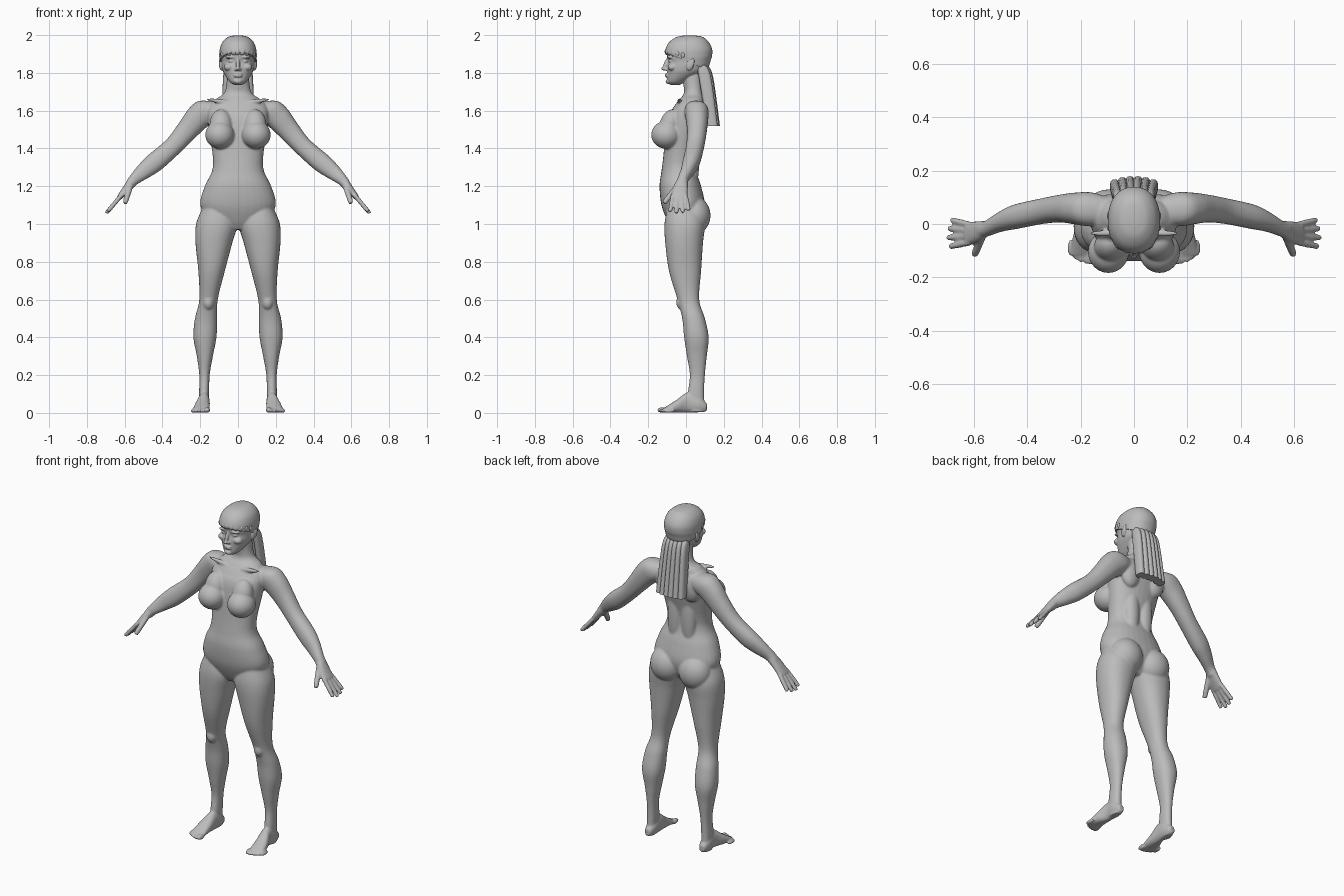
import bpy
import bmesh
import math
from mathutils import Matrix, Vector

default_cube = bpy.data.objects.get("Cube")
if default_cube:
    bpy.data.objects.remove(default_cube, do_unlink=True)

colour = (.5, .5, .5, 1)
grey = bpy.data.materials.new("neutral_grey")
grey.use_nodes = True
grey.diffuse_color = colour
grey.node_tree.nodes["Principled BSDF"].inputs["Base Color"].default_value = colour

X, Y, Z = Vector((1, 0, 0)), Vector((0, 1, 0)), Vector((0, 0, 1))
LEFT, RIGHT = 1, -1


def spline(before, start, end, after, t):
    """Smooth blend from start to end, guided by the neighbouring values."""
    slope_in, slope_out = (end - before) / 2, (after - start) / 2
    ease = t * t * (3 - 2 * t)
    return (start + (end - start) * ease
            + slope_in * t * (1 - t) ** 2 - slope_out * t * t * (1 - t))


def refine(rows, steps=6):
    """Add smooth in-between sections to a short list of sections."""
    padded = [rows[0], *rows, rows[-1]]
    refined = []
    for group in zip(padded, padded[1:], padded[2:], padded[3:]):
        for step in range(steps):
            refined.append([spline(*values, step / steps) for values in zip(*group)])
    return refined + [rows[-1]]


def rounded(value, power):
    return math.copysign(abs(value) ** (2 / power), value)


def loft(bm, sections, u=X, v=Y, side=LEFT, power=2.2, count=32):
    """Skin closed sections given as (x, y, z, radius along u, radius along v)."""
    rings = []
    for x, y, z, radius_u, radius_v in refine(sections):
        ring = []
        for k in range(count):
            angle = math.tau * k / count
            point = Vector((x, y, z))
            point += u * radius_u * rounded(math.cos(angle), power)
            point += v * radius_v * rounded(math.sin(angle), power)
            ring.append(bm.verts.new((point.x * side, point.y, point.z)))
        rings.append(ring)
    for low, high in zip(rings, rings[1:]):
        for k in range(count):
            following = (k + 1) % count
            bm.faces.new((low[k], low[following], high[following], high[k]))
    bm.faces.new(reversed(rings[0]))
    bm.faces.new(rings[-1])


def upright(rows):
    """Turn (z, inner, outer, front, back) extents into level sections."""
    return [((inner + outer) / 2, (front + back) / 2, z, (outer - inner) / 2, (back - front) / 2)
            for z, inner, outer, front, back in rows]


def centred(rows):
    return upright([(z, -width, width, front, back) for z, width, front, back in rows])


def ball(bm, centre, radii, tilt=0, axis='X'):
    matrix = (Matrix.Translation(centre) @ Matrix.Rotation(tilt, 4, axis)
              @ Matrix.Diagonal(radii).to_4x4())
    bmesh.ops.create_uvsphere(bm, u_segments=28, v_segments=18, radius=1, matrix=matrix)


def pair(bm, centre, radii, tilt=0, axis='X'):
    x, y, z = centre
    for side in (LEFT, RIGHT):
        side_tilt = tilt if axis == 'X' else tilt * side
        ball(bm, (x * side, y, z), radii, side_tilt, axis)


def digit(bm, start, end, radius, side):
    """Round finger or thumb that narrows at the tip."""
    direction = (end - start).normalized()
    u = direction.cross(X).normalized()
    v = direction.cross(u)
    shoulder = end - direction * radius / 2
    loft(bm, [(*start, radius, radius), (*shoulder, radius * .9, radius * .9),
              (*end, radius * .3, radius * .3)], u, v, side, power=2, count=14)


def finish(bm, name):
    bmesh.ops.recalc_face_normals(bm, faces=bm.faces)
    mesh = bpy.data.meshes.new(name)
    bm.to_mesh(mesh)
    bm.free()
    mesh.materials.append(grey)
    part = bpy.data.objects.new(name, mesh)
    bpy.context.collection.objects.link(part)
    mesh.shade_smooth()
    return part


def fuse(part, voxel, rounds):
    """Merge the overlapping volumes into one soft skin."""
    remesh = part.modifiers.new("fuse", 'REMESH')
    remesh.mode = 'VOXEL'
    remesh.voxel_size = voxel
    remesh.use_smooth_shade = True
    soften = part.modifiers.new("soften", 'SMOOTH')
    soften.factor = .5
    soften.iterations = rounds


def crease(part):
    """Smooth the surface but keep its trimmed rims sharp."""
    bpy.ops.object.select_all(action='DESELECT')
    part.select_set(True)
    bpy.context.view_layer.objects.active = part
    bpy.ops.object.shade_smooth_by_angle(angle=math.radians(50))


# Torso and neck
body = bmesh.new()
loft(body, centred([
    (.97, .05, -.07, .04), (1.02, .15, -.1, .08), (1.1, .2, -.13, .1), (1.2, .176, -.14, .08),
    (1.28, .138, -.13, .055), (1.36, .134, -.12, .055), (1.55, .16, -.1, .1),
    (1.62, .155, -.065, .1), (1.66, .12, -.035, .1), (1.7, .07, -.01, .09), (1.8, .056, -.02, .085)]))

# Chest, seat, back muscles, collar bones and knees
pair(body, (.096, -.104, 1.472), (.077, .08, .074))
pair(body, (.09, -.085, 1.525), (.06, .055, .085), -.3)
pair(body, (.094, .045, 1.045), (.096, .085, .1))
pair(body, (.045, .035, 1.36), (.045, .036, .2))
pair(body, (.085, .07, 1.56), (.06, .042, .09))
pair(body, (.085, -.035, 1.648), (.085, .012, .012), -.15, 'Y')
pair(body, (.157, -.022, .585), (.03, .03, .04))

for side in (LEFT, RIGHT):
    # Leg
    loft(body, upright([
        (1.08, .03, .19, -.1, .08), (1, .004, .222, -.114, .1), (.9, .03, .225, -.11, .09),
        (.75, .07, .21, -.09, .08), (.6, .107, .205, -.045, .07), (.5, .11, .228, -.02, .1),
        (.4, .114, .236, -.01, .12), (.3, .133, .218, .005, .11), (.2, .15, .205, .02, .1),
        (.1, .153, .206, .01, .096), (.005, .16, .205, .015, .1)]), side=side)

    # Foot and toes
    loft(body, [(.18, .11, .03, .018, .02), (.18, .07, .045, .03, .042), (.18, .01, .055, .03, .054),
                (.19, -.05, .035, .04, .034), (.195, -.118, .014, .045, .011)], X, Z, side)
    for toe in range(5):
        radius = .011 if toe else .015
        ball(body, (side * (.162 + .019 * toe), -.122 + .002 * toe ** 2, radius), (radius, .032, radius))

    # Arm
    loft(body, [(.09, .05, 1.615, .045, .045), (.16, .055, 1.6, .063, .07),
                (.215, .058, 1.56, .06, .068), (.275, .058, 1.49, .052, .058),
                (.345, .048, 1.41, .048, .05), (.44, .028, 1.327, .046, .052),
                (.5, .008, 1.278, .037, .043), (.55, -.016, 1.235, .03, .03),
                (.575, -.022, 1.205, .03, .026)], Y, Vector((.68, 0, .73)), side)

    # Palm, fingers and thumb
    loft(body, [(.55, -.016, 1.235, .027, .028), (.58, -.027, 1.2, .038, .022),
                (.628, -.036, 1.14, .044, .014)], Y, Vector((.78, 0, .62)), side)
    for finger, reach in enumerate((.88, 1, 1.04, .94)):
        knuckle = Vector((.615, -.003 - .022 * finger, 1.155))
        spread = .02 - .012 * finger
        digit(body, knuckle, knuckle + Vector((.078, spread, -.092)) * reach, .0125, side)
    digit(body, Vector((.568, -.042, 1.205)), Vector((.598, -.115, 1.112)), .0155, side)
fuse(finish(body, "body"), .0055, 7)

# Head, joined to the top of the neck
head = bmesh.new()
skull = centred([
    (1.737, .022, -.085, -.03), (1.755, .046, -.098, 0), (1.8, .076, -.1, .085),
    (1.83, .085, -.1, .11), (1.86, .088, -.094, .12), (1.885, .09, -.1, .128),
    (1.92, .088, -.098, .128), (1.955, .074, -.078, .11), (1.98, .045, -.04, .08), (1.988, .015, 0, .04)])
loft(head, skull)
loft(head, centred([(1.69, .056, -.008, .085), (1.79, .057, -.02, .085)]))

# Nose, lips and chin
ball(head, (0, -.105, 1.845), (.01, .014, .036), -.35)
ball(head, (0, -.115, 1.823), (.011, .017, .01))
pair(head, (.011, -.105, 1.819), (.008, .012, .008))
for height in (1.782, 1.792):
    ball(head, (0, -.1, height), (.024, .012, .0055))
ball(head, (0, -.092, 1.755), (.022, .016, .014))

# Brows, cheeks, eyes and ears
pair(head, (.037, -.085, 1.883), (.028, .016, .007), .15, 'Y')
pair(head, (.048, -.072, 1.83), (.027, .025, .02))
pair(head, (.035, -.079, 1.862), (.017, .014, .009))
pair(head, (.088, .022, 1.845), (.011, .019, .034), -.25)
pair(head, (.095, .032, 1.85), (.007, .012, .028), -.25)
fuse(finish(head, "head"), .0035, 4)

# Hair cap, trimmed along a hairline that drops towards the nape
cap = bmesh.new()
loft(cap, [(x, y, z + .04 * (z - 1.74), width + .008, depth + .01)
           for x, y, z, width, depth in skull], count=48)
trim = bmesh.ops.bisect_plane(cap, geom=[*cap.verts, *cap.edges, *cap.faces],
                              plane_co=(0, -.1, 1.905), plane_no=(0, .42, 1), clear_inner=True)
rim = [item for item in trim["geom_cut"] if isinstance(item, bmesh.types.BMEdge)]
bmesh.ops.edgeloop_fill(cap, edges=rim)
crease(finish(cap, "hair_cap"))

# Braid across the brow
braid = bmesh.new()
for bead in range(-5, 6):
    angle = bead * .27
    forward = math.cos(angle)
    lean = math.copysign(.4, bead)
    ball(braid, (.088 * math.sin(angle), .008 - .108 * forward, 1.885 + .028 * forward),
         (.015, .013, .019), lean, 'Y')
finish(braid, "brow_braid")

# Hanging locks, cut off square at the ends
locks = bmesh.new()
for lock in range(6):
    offset = lock - 2.5
    curve = .002 * offset ** 2
    loft(locks, [(.022 * offset, .09 - curve, 1.845, .014, .02),
                 (.025 * offset, .112 - curve, 1.78, .016, .032),
                 (.029 * offset, .152 - curve, 1.52, .018, .028)], power=2.6, count=16)
crease(finish(locks, "hair_locks"))
